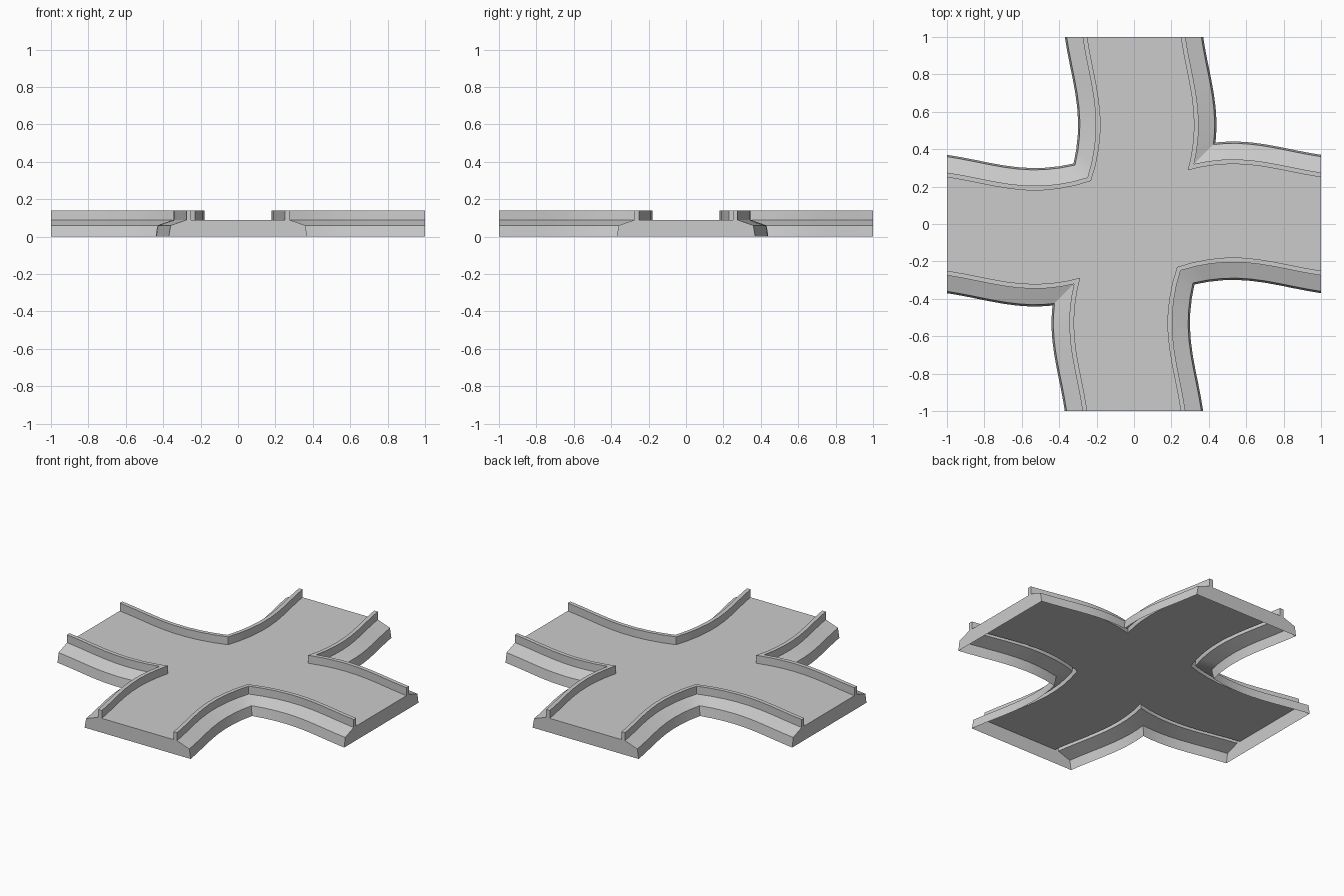
import bpy, bmesh, math

if "Cube" in bpy.data.objects:
    bpy.data.objects.remove(bpy.data.objects["Cube"])

# Cross-section of a kerb: (half width, height), from the ground to the deck
PROFILE = [(0.37, 0), (0.36, 0.06), (0.275, 0.09), (0.275, 0.14), (0.25, 0.14), (0.25, 0.09)]
SEGS = 9


def sway(t):
    """Sideways shift of an arm at distance t from the centre."""
    if t < 0.53:
        return 0.071 - 0.051 * ((0.53 - t) / 0.3) ** 2
    u = (t - 0.53) / 0.47
    return 0.071 * ((1 + math.cos(math.pi * u)) / 2 + 1 - u * u) / 2


def edge_path(w, s):
    """Kerb line from the east arm's end, round the corner, to the north arm's end."""
    c = w
    for _ in range(60):
        c = w + s * sway(c)
    ts = [1 + (c - 1) * i / SEGS for i in range(SEGS + 1)]
    arm = [(t, w + s * sway(t)) for t in ts]
    arm[-1] = (c, c)
    return arm + [(y, x) for x, y in reversed(arm[:-1])]


bm = bmesh.new()

# Kerbs: outer wall, sloped shoulder and rail in each of the four quadrants
quads = []
for sx, sy, s in [(1, 1, 1), (-1, 1, -1), (-1, -1, 1), (1, -1, -1)]:
    rows = [[bm.verts.new((sx * x, sy * y, z)) for x, y in edge_path(w, s)] for w, z in PROFILE]
    if sx * sy < 0:                      # keep all paths counter-clockwise
        rows = [r[::-1] for r in rows]
    for a, b in zip(rows, rows[1:]):
        for i in range(len(a) - 1):
            bm.faces.new((a[i], a[i + 1], b[i + 1], b[i]))
    quads.append(rows)

# Deck
bm.faces.new([v for rows in quads for v in rows[-1]])

# End walls of the four arms, with the rail ends closed
for k in range(4):
    a = [r[-1] for r in quads[k]]
    b = [r[0] for r in quads[(k + 1) % 4]]
    bm.faces.new([a[0], a[1], a[2], a[5], b[5], b[2], b[1], b[0]])
    for e in (a, b):
        bm.faces.new(e[2:6])

bmesh.ops.recalc_face_normals(bm, faces=bm.faces[:])
deck = max(bm.faces, key=lambda f: f.calc_area())
if deck.normal.z < 0:
    bmesh.ops.reverse_faces(bm, faces=bm.faces[:])
bmesh.ops.triangulate(bm, faces=[deck])

me = bpy.data.meshes.new("road_crossing")
bm.to_mesh(me)
bm.free()
ob = bpy.data.objects.new("road_crossing", me)
bpy.context.collection.objects.link(ob)
bpy.context.view_layer.objects.active = ob
ob.select_set(True)
bpy.ops.object.shade_smooth_by_angle(angle=math.radians(25))
